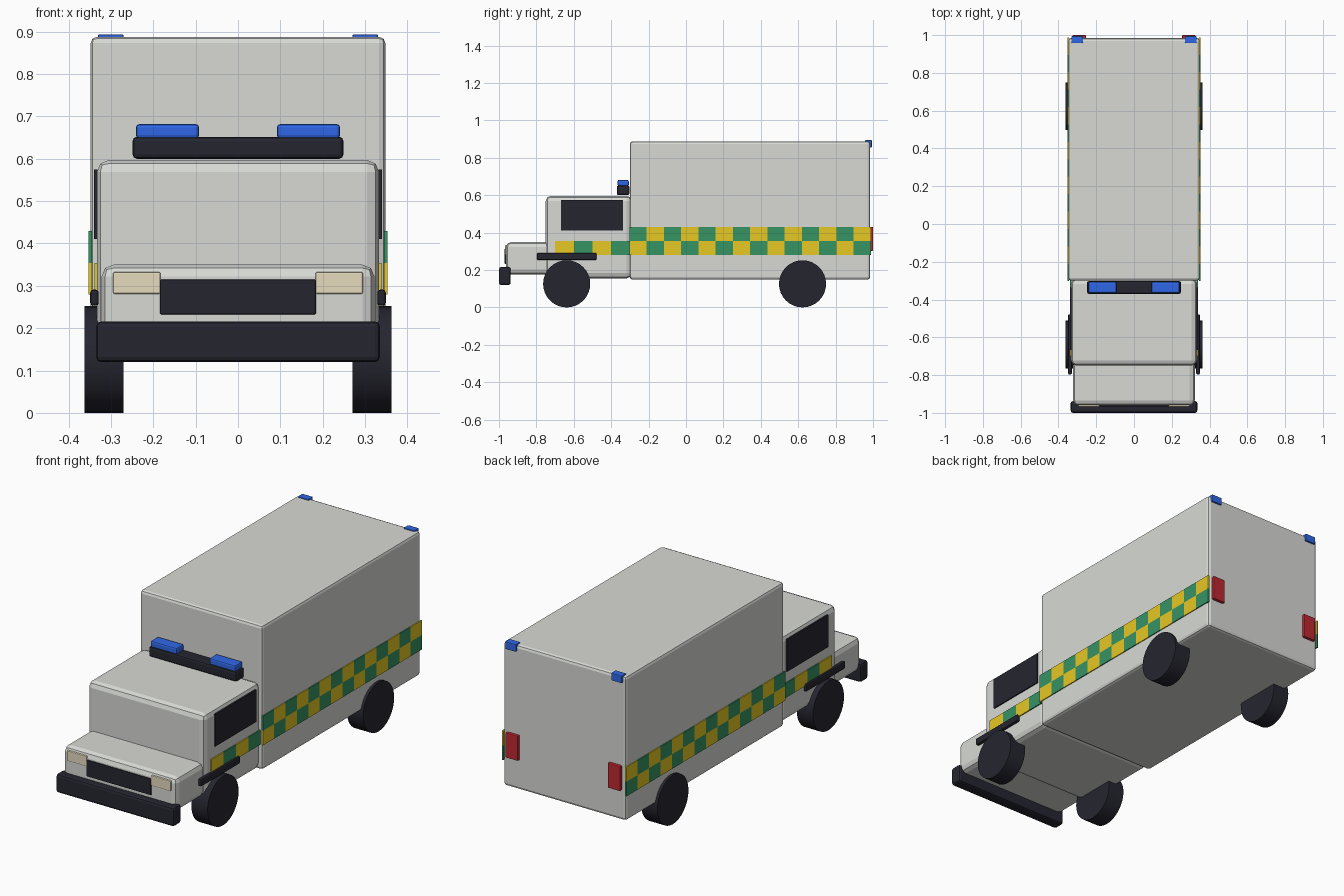
import bpy, bmesh, math
from mathutils import Matrix, Vector

if "Cube" in bpy.data.objects:
    bpy.data.objects.remove(bpy.data.objects["Cube"])


def material(name, r, g, b):
    m = bpy.data.materials.new(name)
    lin = [(c / 255 / 12.92) if c < 11 else ((c / 255 + 0.055) / 1.055) ** 2.4 for c in (r, g, b)]
    m.diffuse_color = (*lin, 1)
    m.use_nodes = True
    m.node_tree.nodes["Principled BSDF"].inputs["Base Color"].default_value = m.diffuse_color
    return m


WHITE = material("body white", 216, 218, 213)
BLACK = material("black trim", 37, 37, 48)
BLUE = material("beacon blue", 48, 104, 232)
RED = material("tail red", 190, 40, 50)
CREAM = material("lamp cream", 230, 219, 190)
YELLOW = material("check yellow", 230, 200, 36)
GREEN = material("check green", 54, 148, 100)


def finish(name, bm, mats, bevel=0, segments=2):
    me = bpy.data.meshes.new(name)
    bm.to_mesh(me)
    bm.free()
    ob = bpy.data.objects.new(name, me)
    bpy.context.collection.objects.link(ob)
    for m in mats:
        me.materials.append(m)
    if bevel:
        mod = ob.modifiers.new("bevel", "BEVEL")
        mod.width, mod.segments = bevel, segments
    return ob


def box(name, x, y, z, mat, bevel=0, segments=2):
    """Box from (min, max) ranges on each axis."""
    bm = bmesh.new()
    lo, hi = Vector((x[0], y[0], z[0])), Vector((x[1], y[1], z[1]))
    size = hi - lo
    bmesh.ops.create_cube(bm, size=1, matrix=Matrix.Translation((lo + hi) / 2) @ Matrix.Diagonal((*size, 1)))
    return finish(name, bm, [mat], bevel, segments)


def pair(name, x, y, z, mat, bevel=0):
    """The same box on the left and the right."""
    box("right_" + name, x, y, z, mat, bevel)
    box("left_" + name, (-x[1], -x[0]), y, z, mat, bevel)


def wheel(name, side, y):
    bm = bmesh.new()
    mat = Matrix.Translation((side * 0.316, y, 0.126)) @ Matrix.Rotation(math.pi / 2, 4, 'Y')
    bmesh.ops.create_cone(bm, cap_ends=True, segments=32, radius1=0.126, radius2=0.126, depth=0.092, matrix=mat)
    for f in bm.faces:
        f.smooth = len(f.verts) == 4
    for e in bm.edges:
        e.smooth = all(len(f.verts) == 4 for f in e.link_faces)
    finish(name, bm, [BLACK])


def checks(name, side, x, y, z, cols, rows):
    """Thin chequered plate; colour alternates by row and column."""
    bm = bmesh.new()
    bmesh.ops.create_grid(bm, x_segments=cols, y_segments=rows, size=0.5)
    dy, dz = y[1] - y[0], z[1] - z[0]
    for f in bm.faces:
        c = f.calc_center_median()
        col, row = int((c.x + 0.5) * cols), int((c.y + 0.5) * rows)
        f.material_index = (col + row) % 2
    for v in bm.verts:
        v.co = Vector((side * x, y[0] + (v.co.x + 0.5) * dy, z[0] + (v.co.y + 0.5) * dz))
    if side < 0:
        bmesh.ops.reverse_faces(bm, faces=bm.faces)
    ob = finish(name, bm, [YELLOW, GREEN])
    mod = ob.modifiers.new("thickness", "SOLIDIFY")
    mod.thickness, mod.offset = 0.008, -1


# Body shells
box("rear_body", (-0.348, 0.348), (-0.30, 0.985), (0.148, 0.888), WHITE, 0.015)
box("cab", (-0.333, 0.333), (-0.75, -0.29), (0.155, 0.597), WHITE, 0.028)
box("hood", (-0.322, 0.322), (-0.962, -0.72), (0.175, 0.35), WHITE, 0.028)

# Front end
box("bumper", (-0.335, 0.335), (-1.0, -0.937), (0.12, 0.216), BLACK, 0.012)
box("grille", (-0.184, 0.184), (-0.97, -0.95), (0.232, 0.315), BLACK, 0.004)
pair("headlight", (0.183, 0.295), (-0.968, -0.95), (0.281, 0.333), CREAM, 0.004)

# Roof light bar
box("light_bar", (-0.249, 0.249), (-0.37, -0.302), (0.60, 0.652), BLACK, 0.01)
pair("beacon", (0.092, 0.241), (-0.366, -0.306), (0.648, 0.682), BLUE, 0.008)

# Rear lights
pair("rear_beacon", (0.27, 0.331), (0.957, 0.994), (0.855, 0.894), BLUE, 0.004)
pair("tail_light", (0.255, 0.325), (0.975, 1.0), (0.302, 0.43), RED, 0.004)

# Side windows and wheel guards
pair("side_window", (0.332, 0.340), (-0.668, -0.337), (0.41, 0.575), BLACK)
pair("wheel_guard", (0.329, 0.349), (-0.797, -0.478), (0.253, 0.291), BLACK, 0.007)

# Chequered bands and wheels on both sides
for side, word in ((1, "right"), (-1, "left")):
    checks(word + "_body_checks", side, 0.353, (-0.303, 0.988), (0.279, 0.429), 14, 2)
    checks(word + "_cab_checks", side, 0.339, (-0.70, -0.30), (0.28, 0.354), 4, 1)
    wheel(word + "_front_wheel", side, -0.638)
    wheel(word + "_rear_wheel", side, 0.623)
